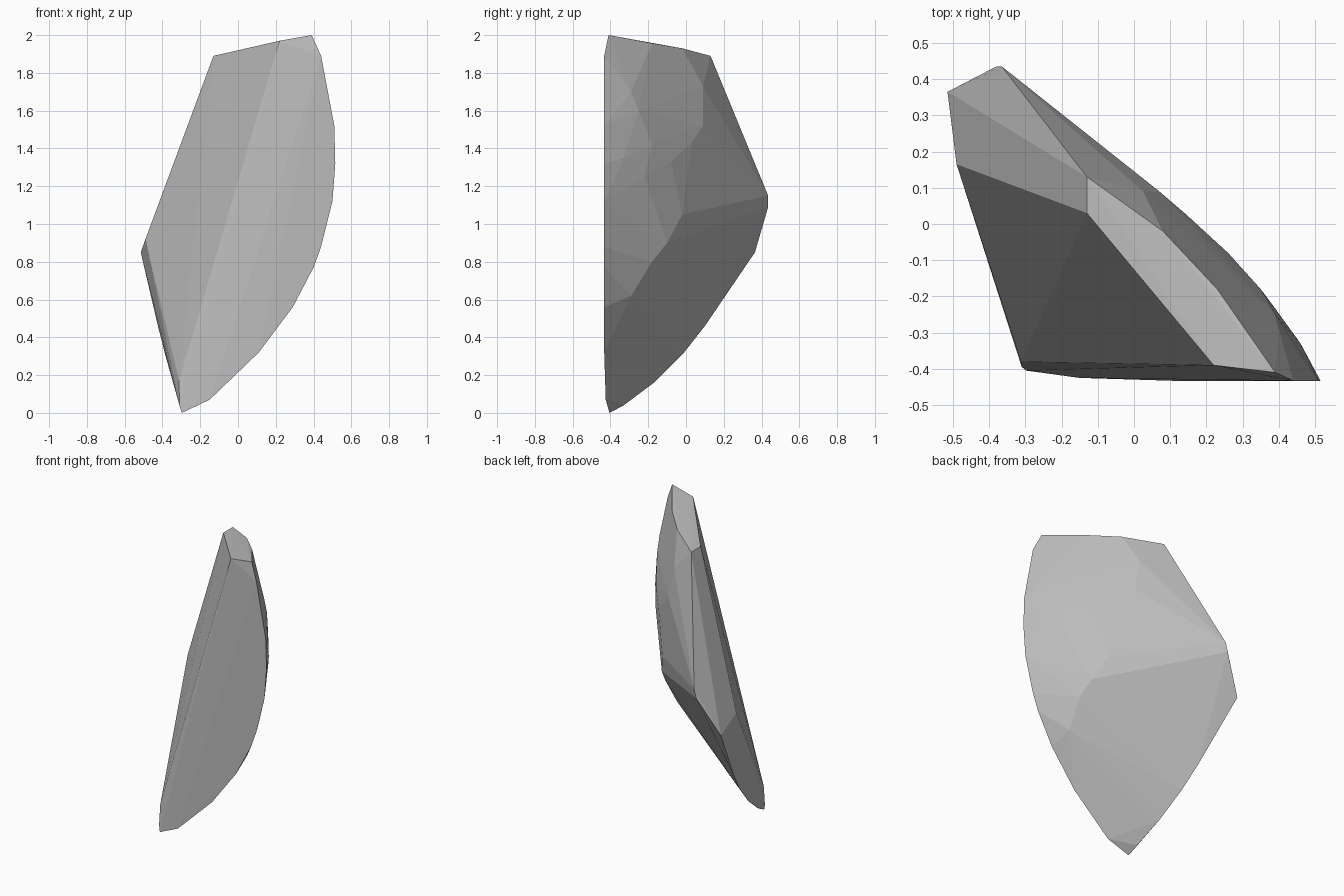
import bpy, bmesh

# Stone material
stone = bpy.data.materials.new("grey stone")
stone.diffuse_color = (0.50, 0.50, 0.50, 1)


def side_x(y, z):
    """x on the flat plane of the narrow left side."""
    return -0.352 - 0.167 * y - 0.12 * z


points = []

# Curved rim of the flat front: (x, z), nearly constant y
rim = [(-0.15, 0.07), (0.11, 0.32), (0.29, 0.56), (0.40, 0.77), (0.44, 0.88),
       (0.50, 1.12), (0.515, 1.32), (0.51, 1.52), (0.44, 1.89)]
points += [(x, -0.425 if x < 0 else -0.433, z) for x, z in rim]

# Lower curved rim of the left side: (y, z)
keel = [(0.10, 0.46), (-0.01, 0.32), (-0.17, 0.16), (-0.33, 0.04)]
points += [(side_x(y, z), y, z) for y, z in keel]

# Sharp corners: foot, left side, back point
points += [(-0.297, -0.405, 0.0), (-0.312, -0.38, 0.17), (-0.31, -0.395, 0.04),
           (-0.49, 0.165, 0.92), (-0.515, 0.365, 0.85),
           (-0.365, 0.435, 1.15), (-0.38, 0.435, 1.09)]

# Sloping top facet
points += [(-0.13, 0.13, 1.89), (-0.13, 0.03, 1.89), (0.22, -0.39, 1.97),
           (0.39, -0.41, 2.0), (0.23, -0.18, 1.957), (0.08, -0.02, 1.93)]

# Bulging chipped back
points += [(0.025, 0.09, 1.73), (0.07, 0.09, 1.52), (0.14, 0.03, 1.43),
           (0.19, -0.02, 1.18), (0.19, -0.02, 1.05), (0.25, -0.10, 0.90),
           (0.26, -0.08, 1.33), (0.35, -0.18, 1.42), (0.38, -0.22, 1.25),
           (0.46, -0.33, 1.35), (0.39, -0.25, 1.60), (0.40, -0.29, 1.70),
           (0.28, -0.18, 0.80), (0.27, -0.29, 0.62)]

# Shard: hull around the profiles
bm = bmesh.new()
for p in points:
    bm.verts.new(p)
hull = bmesh.ops.convex_hull(bm, input=bm.verts)
loose = [v for v in bm.verts if not v.link_faces]
bmesh.ops.delete(bm, geom=loose, context='VERTS')
bmesh.ops.dissolve_limit(bm, angle_limit=0.02, verts=bm.verts, edges=bm.edges)
bmesh.ops.recalc_face_normals(bm, faces=bm.faces)
mesh = bpy.data.meshes.new("rock_shard")
bm.to_mesh(mesh)
bm.free()
mesh.materials.append(stone)
shard = bpy.data.objects.new("rock_shard", mesh)
bpy.context.collection.objects.link(shard)
